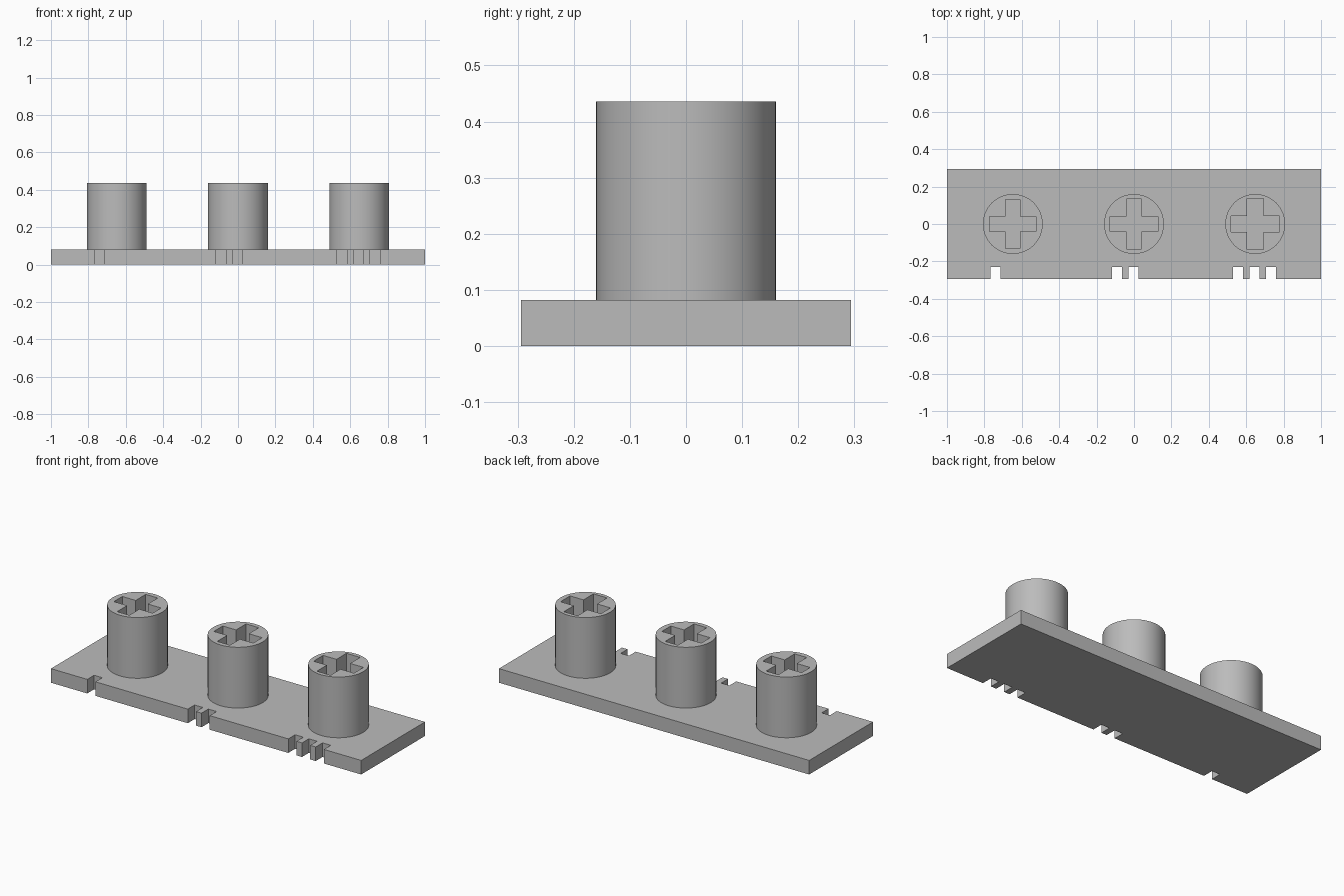
import bpy, bmesh, math

cube = bpy.data.objects.get("Cube")
if cube:
    bpy.data.objects.remove(cube, do_unlink=True)

PLATE_X, PLATE_Y, PLATE_Z = 1.0, 0.294, 0.082
POST_R, POST_TOP, PITCH = 0.16, 0.436, 0.648
NOTCH_W, NOTCH_STEP, NOTCH_START, NOTCH_DEPTH = 0.053, 0.0885, -0.118, 0.063

grey = bpy.data.materials.new("plain grey")
grey.use_nodes = True
colour = (0.5, 0.5, 0.5, 1)
grey.diffuse_color = colour
grey.node_tree.nodes["Principled BSDF"].inputs["Base Color"].default_value = colour


def loop(bm, points, z):
    """Closed loop of edges through 2D points at height z."""
    verts = [bm.verts.new((x, y, z)) for x, y in points]
    return [bm.edges.new((a, b)) for a, b in zip(verts, verts[1:] + verts[:1])]


def finish(bm, name):
    bmesh.ops.recalc_face_normals(bm, faces=bm.faces)
    mesh = bpy.data.meshes.new(name)
    bm.to_mesh(mesh)
    bm.free()
    mesh.materials.append(grey)
    obj = bpy.data.objects.new(name, mesh)
    bpy.context.collection.objects.link(obj)
    return obj


def build_plate():
    # Outline with one, two and three notches along the front edge
    outline = [(-PLATE_X, -PLATE_Y)]
    for post in range(3):
        for k in range(post + 1):
            x0 = (post - 1) * PITCH + NOTCH_START + k * NOTCH_STEP
            x1, inner = x0 + NOTCH_W, -PLATE_Y + NOTCH_DEPTH
            outline += [(x0, -PLATE_Y), (x0, inner), (x1, inner), (x1, -PLATE_Y)]
    outline += [(PLATE_X, -PLATE_Y), (PLATE_X, PLATE_Y), (-PLATE_X, PLATE_Y)]
    bm = bmesh.new()
    face = bm.faces.new([bm.verts.new((x, y, 0)) for x, y in outline])
    top = bmesh.ops.extrude_face_region(bm, geom=[face])["geom"]
    for v in top:
        if isinstance(v, bmesh.types.BMVert):
            v.co.z = PLATE_Z
    return finish(bm, "notched_plate")


def build_post(name, x, half_w, reach_x, reach_y):
    # Round post with a cross-shaped socket running down to the plate
    circle = [(POST_R * math.cos(t), POST_R * math.sin(t))
              for t in (math.tau * i / 64 for i in range(64))]
    w = half_w
    arm = [(reach_x, -w), (reach_x, w), (w, w), (w, reach_y), (-w, reach_y), (-w, w)]
    cross = arm + [(-px, -py) for px, py in arm]
    bm = bmesh.new()
    rim = loop(bm, circle, POST_TOP) + loop(bm, cross, POST_TOP)
    bmesh.ops.triangle_fill(bm, edges=rim, use_beauty=True)
    walls = bmesh.ops.extrude_edge_only(bm, edges=rim)["geom"]
    for v in walls:
        if isinstance(v, bmesh.types.BMVert):
            v.co.z = PLATE_Z
    obj = finish(bm, name)
    obj.location.x = x
    bpy.ops.object.select_all(action="DESELECT")
    obj.select_set(True)
    bpy.context.view_layer.objects.active = obj
    bpy.ops.object.shade_smooth_by_angle(angle=math.radians(30))


build_plate()
# Sockets grow slightly from one post to the next
build_post("right_post", -PITCH, 0.039, 0.125, 0.131)
build_post("middle_post", 0, 0.041, 0.127, 0.133)
build_post("left_post", PITCH, 0.044, 0.13, 0.136)
